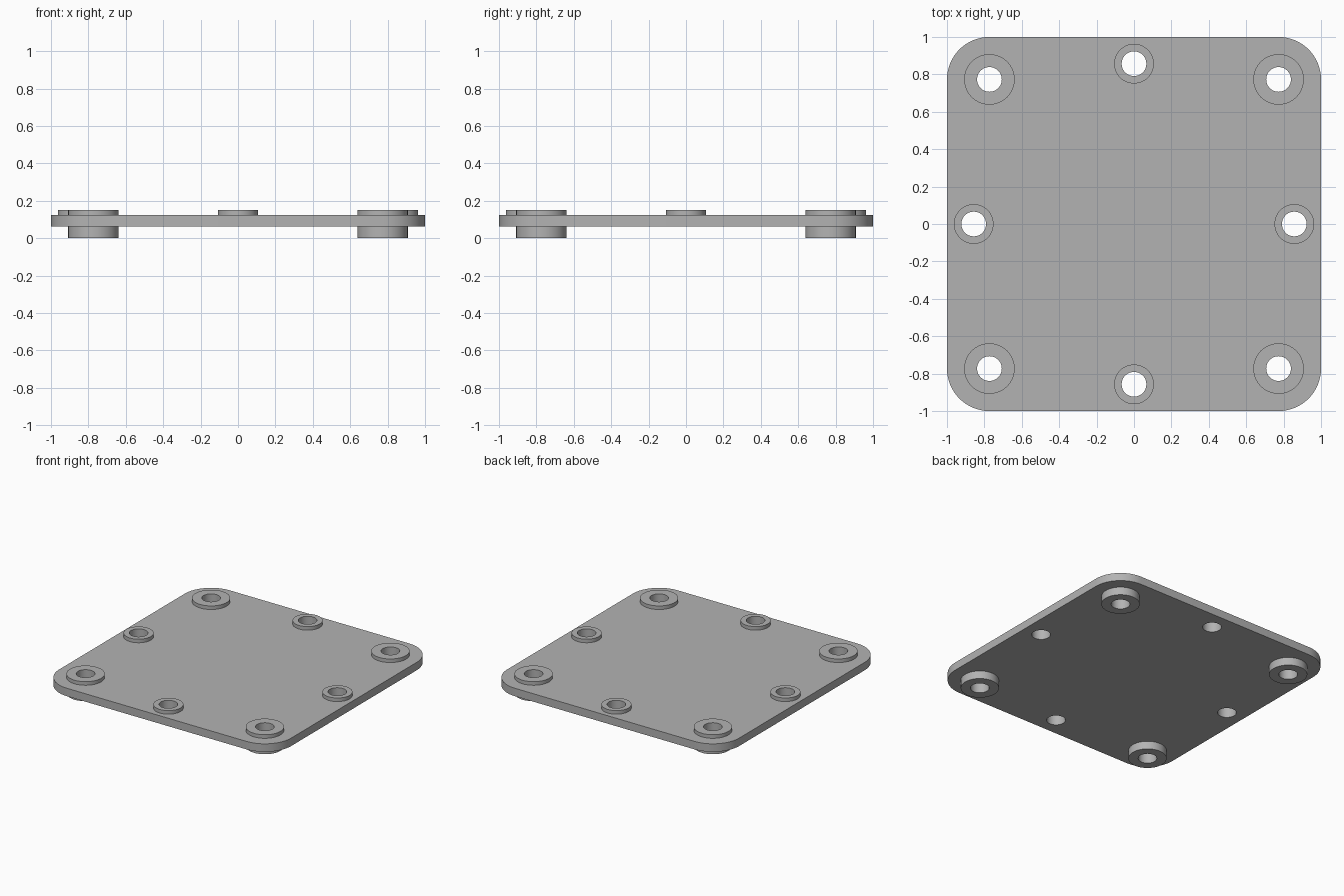
import bpy, bmesh
from math import pi, cos, sin, radians

cube = bpy.data.objects.get("Cube")
if cube:
    bpy.data.objects.remove(cube, do_unlink=True)

grey = bpy.data.materials.new("plain grey")
grey.use_nodes = True
colour = (0.45, 0.45, 0.45, 1)
grey.diffuse_color = colour
grey.node_tree.nodes["Principled BSDF"].inputs["Base Color"].default_value = colour

PLATE_BOTTOM, PLATE_TOP, BOSS_TOP = 0.062, 0.124, 0.152
CORNER, EDGE = 0.773, 0.857
CORNER_R, EDGE_R, HOLE_R = 0.135, 0.106, 0.066
SEGMENTS = 64


def circle(cx, cy, r):
    return [(cx + r * cos(2 * pi * i / SEGMENTS), cy + r * sin(2 * pi * i / SEGMENTS))
            for i in range(SEGMENTS)]


def prism(name, outline, z0, z1):
    """Extrude a closed outline from z0 up to z1."""
    bm = bmesh.new()
    face = bm.faces.new([bm.verts.new((x, y, z0)) for x, y in outline])
    top = bmesh.ops.extrude_face_region(bm, geom=[face])["geom"]
    verts = [v for v in top if isinstance(v, bmesh.types.BMVert)]
    bmesh.ops.translate(bm, verts=verts, vec=(0, 0, z1 - z0))
    bmesh.ops.recalc_face_normals(bm, faces=bm.faces)
    return finish(name, bm)


def tube(name, cx, cy, r, z0, z1):
    """Ring with a bore, made from four bridged circles."""
    bm = bmesh.new()
    loops = [[bm.verts.new((x, y, z)) for x, y in circle(cx, cy, rad)]
             for rad, z in ((r, z0), (r, z1), (HOLE_R, z1), (HOLE_R, z0))]
    for a, b in zip(loops, loops[1:] + loops[:1]):
        for i in range(SEGMENTS):
            j = (i + 1) % SEGMENTS
            bm.faces.new((a[i], a[j], b[j], b[i]))
    bmesh.ops.recalc_face_normals(bm, faces=bm.faces)
    smooth(finish(name, bm))


def finish(name, bm):
    mesh = bpy.data.meshes.new(name)
    bm.to_mesh(mesh)
    bm.free()
    mesh.materials.append(grey)
    obj = bpy.data.objects.new(name, mesh)
    bpy.context.collection.objects.link(obj)
    return obj


def smooth(obj):
    bpy.ops.object.select_all(action="DESELECT")
    obj.select_set(True)
    bpy.context.view_layer.objects.active = obj
    bpy.ops.object.shade_smooth_by_angle(angle=radians(30))


corners = [(x, y) for x in (-CORNER, CORNER) for y in (-CORNER, CORNER)]
edges = [(EDGE, 0), (-EDGE, 0), (0, EDGE), (0, -EDGE)]

# Rounded square plate
radius, steps = 1 - CORNER, 16
outline = []
for k, (sx, sy) in enumerate(((1, 1), (-1, 1), (-1, -1), (1, -1))):
    for i in range(steps + 1):
        a = pi / 2 * (k + i / steps)
        outline.append((sx * CORNER + radius * cos(a), sy * CORNER + radius * sin(a)))
plate = prism("plate", outline, PLATE_BOTTOM, PLATE_TOP)

# Bolt holes through the plate
for x, y in corners + edges:
    cutter = prism("hole_cutter", circle(x, y, HOLE_R), -0.1, 0.3)
    cutter.hide_render = True
    cut = plate.modifiers.new("bolt hole", "BOOLEAN")
    cut.object, cut.operation, cut.solver = cutter, "DIFFERENCE", "EXACT"
    bpy.context.view_layer.objects.active = plate
    bpy.ops.object.modifier_apply(modifier=cut.name)
    bpy.data.objects.remove(cutter, do_unlink=True)
smooth(plate)

# Raised rings on top, and feet below the corners
for x, y in corners:
    tube("corner_boss", x, y, CORNER_R, PLATE_TOP, BOSS_TOP)
    tube("corner_foot", x, y, CORNER_R, 0, PLATE_BOTTOM)
for x, y in edges:
    tube("edge_boss", x, y, EDGE_R, PLATE_TOP, BOSS_TOP)
